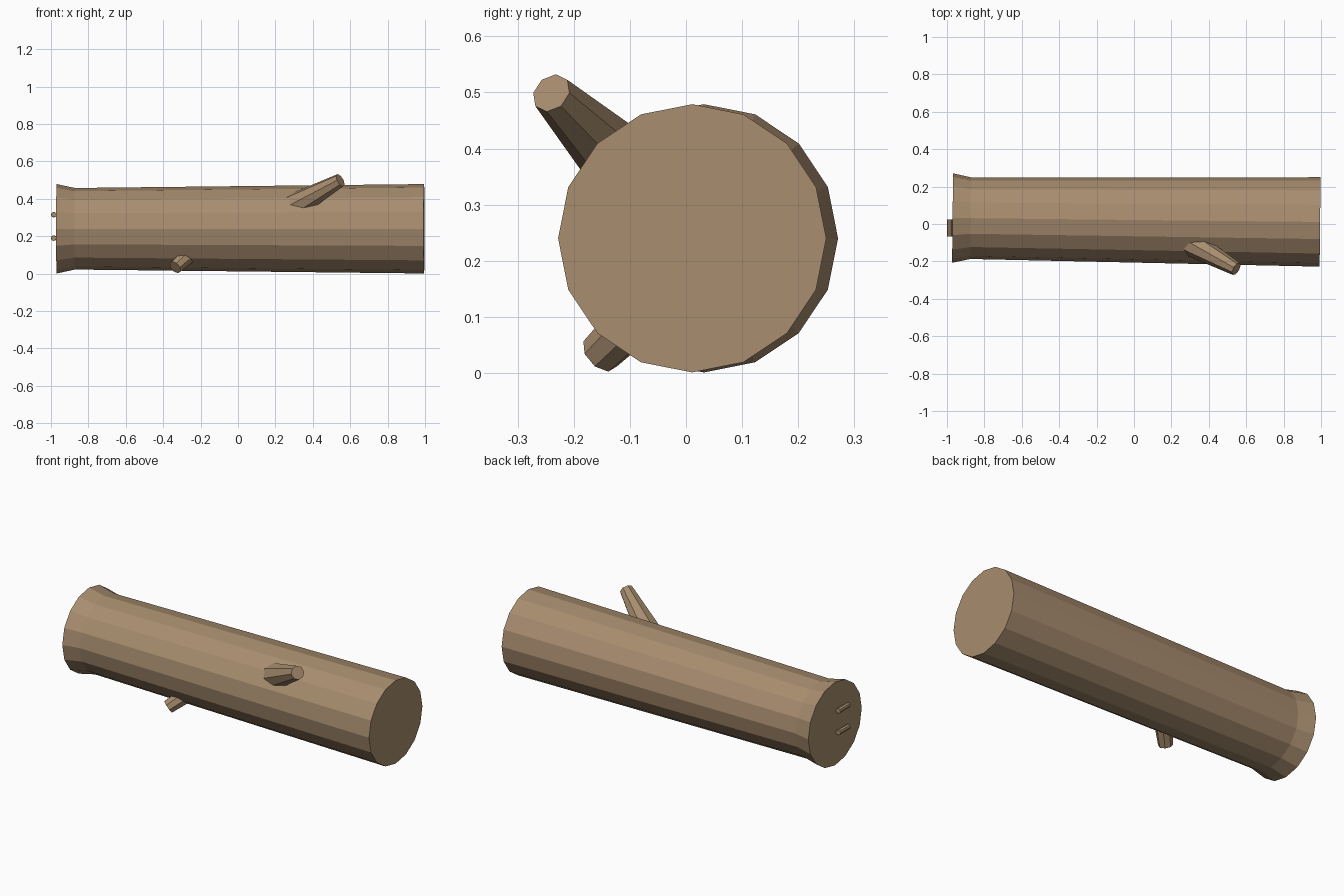
import bpy
import bmesh
from mathutils import Matrix, Vector

cube = bpy.data.objects.get("Cube")
if cube:
    bpy.data.objects.remove(cube, do_unlink=True)

bark = bpy.data.materials.new("bark_brown")
bark.use_nodes = True
colour = (0.39, 0.266, 0.158, 1)
bark.diffuse_color = colour
bark.node_tree.nodes["Principled BSDF"].inputs["Base Color"].default_value = colour


def tapered_rod(name, start, end, rings, sides):
    """Capped rod from start to end; rings are (fraction along, radius)."""
    start, end = Vector(start), Vector(end)
    turn = (end - start).to_track_quat('Z', 'Y').to_matrix().to_4x4()
    bm = bmesh.new()
    loops = []
    for t, radius in rings:
        place = Matrix.Translation(start.lerp(end, t)) @ turn
        loops.append(bmesh.ops.create_circle(
            bm, segments=sides, radius=radius, matrix=place)["verts"])
    for a, b in zip(loops, loops[1:]):
        for i in range(sides):
            j = (i + 1) % sides
            bm.faces.new((a[i], a[j], b[j], b[i]))
    bm.faces.new(loops[0][::-1])
    bm.faces.new(loops[-1])
    bmesh.ops.recalc_face_normals(bm, faces=bm.faces)
    mesh = bpy.data.meshes.new(name)
    bm.to_mesh(mesh)
    bm.free()
    mesh.materials.append(bark)
    obj = bpy.data.objects.new(name, mesh)
    bpy.context.collection.objects.link(obj)
    return obj


# Trunk with a flared root end
tapered_rod("trunk", (-0.97, 0.032, 0.24), (0.995, 0.011, 0.24),
            [(0, 0.239), (0.05, 0.218), (1, 0.239)], 16)

# Broken branches
tapered_rod("upper_branch", (0.29, -0.095, 0.355), (0.547, -0.24, 0.499),
            [(0, 0.072), (1, 0.037)], 8)
tapered_rod("lower_stub", (-0.22, -0.045, 0.14), (-0.336, -0.153, 0.034),
            [(0, 0.05), (1, 0.038)], 8)

# Small twigs lying against the root end
for name, z in (("upper_twig", 0.315), ("lower_twig", 0.19)):
    tapered_rod(name, (-0.985, 0.025, z), (-0.985, -0.068, z),
                [(0, 0.015), (1, 0.014)], 8)
